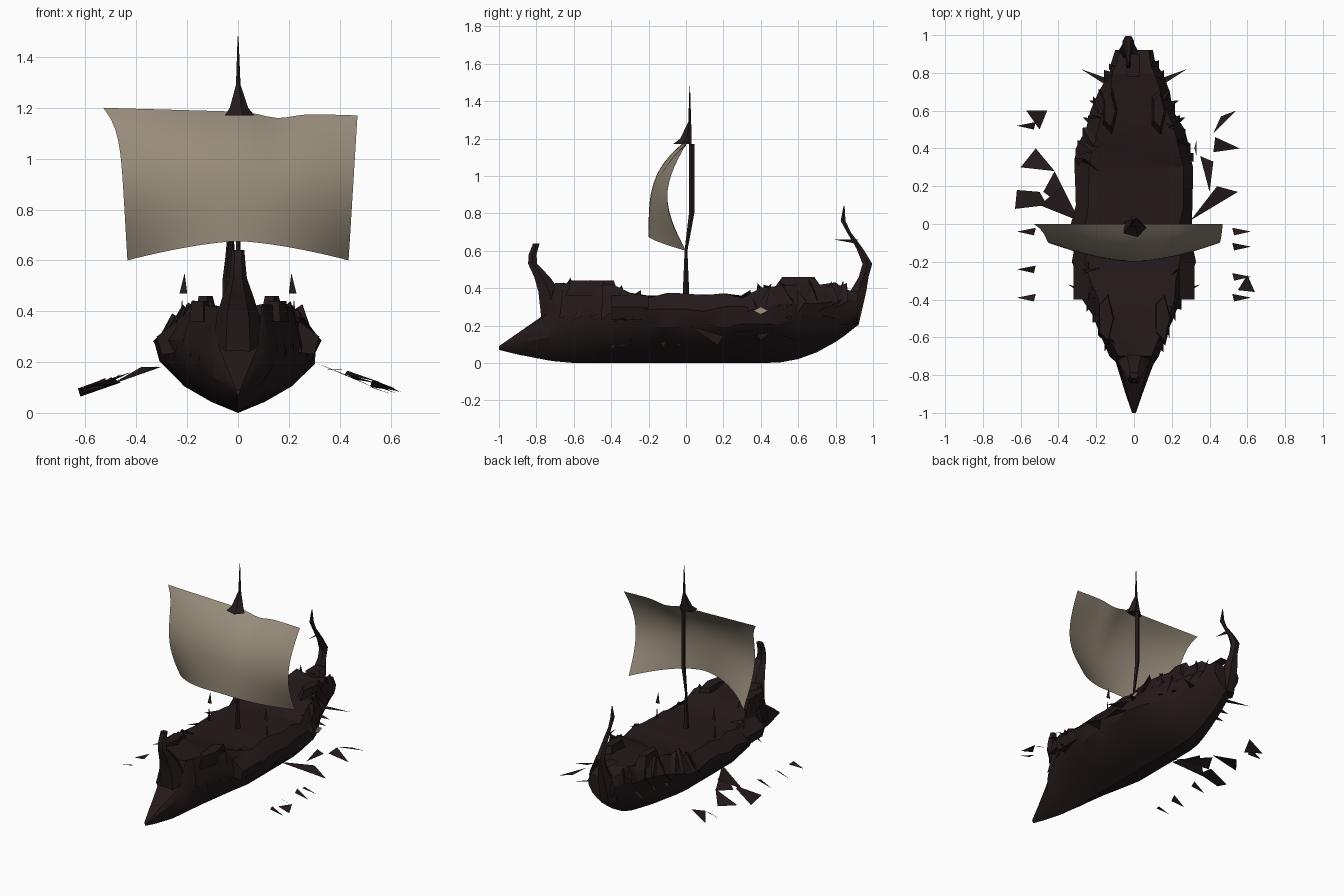
import bpy, bmesh, math, random
from mathutils import Vector

random.seed(4)
cube = bpy.data.objects.get("Cube")
if cube:
    bpy.data.objects.remove(cube, do_unlink=True)


def material(name, rgb):
    mat = bpy.data.materials.new(name)
    mat.use_nodes = True
    mat.diffuse_color = (*rgb, 1)
    shader = mat.node_tree.nodes["Principled BSDF"]
    shader.inputs["Base Color"].default_value = (*rgb, 1)
    shader.inputs["Roughness"].default_value = 0.9
    return mat


WOOD = material("dark wood", (0.018, 0.01, 0.011))
CLOTH = material("sail cloth", (0.31, 0.26, 0.195))


def make(name, verts, faces, mat=WOOD, angle=35, closed=True):
    mesh = bpy.data.meshes.new(name)
    mesh.from_pydata([tuple(v) for v in verts], [], faces)
    if closed:
        bm = bmesh.new()
        bm.from_mesh(mesh)
        bmesh.ops.recalc_face_normals(bm, faces=bm.faces)
        bm.to_mesh(mesh)
        bm.free()
    mesh.materials.append(mat)
    ob = bpy.data.objects.new(name, mesh)
    bpy.context.collection.objects.link(ob)
    bpy.ops.object.select_all(action="DESELECT")
    ob.select_set(True)
    bpy.context.view_layer.objects.active = ob
    bpy.ops.object.shade_smooth_by_angle(angle=math.radians(angle))
    return ob


def loft(name, rings, angle=35):
    """Skin closed rings of equal size and cap both ends."""
    n = len(rings[0])
    verts = [point for ring in rings for point in ring]
    faces = [(r * n + i, r * n + (i + 1) % n, (r + 1) * n + (i + 1) % n, (r + 1) * n + i)
             for r in range(len(rings) - 1) for i in range(n)]
    faces += [tuple(range(n)), tuple(range(len(verts) - n, len(verts)))]
    return make(name, verts, faces, WOOD, angle)


def spar(name, path, x=0, sides=6, flat=1):
    """Horizontal rings along a path of y, z, radius; flat scales the depth."""
    turns = [k * math.tau / sides for k in range(sides)]
    return loft(name, [[(x + radius * math.cos(a), y + flat * radius * math.sin(a), z) for a in turns]
                       for y, z, radius in path])


def shards(name, polys, mat=WOOD):
    """Loose flat splinters gathered in one object."""
    verts, faces = [], []
    for poly in polys:
        faces.append(tuple(range(len(verts), len(verts) + len(poly))))
        verts += poly
    return make(name, verts, faces, mat, 20, False)


def jitter(amount):
    return random.uniform(-amount, amount)


# Hull plan and sheer: y, half beam, rail height
STATIONS = [(-1, 0.01, 0.09), (-0.74, 0.1, 0.27), (-0.7, 0.12, 0.43), (-0.6, 0.17, 0.43),
            (-0.4, 0.26, 0.41), (-0.2, 0.32, 0.36), (0.3, 0.32, 0.36), (0.4, 0.3, 0.4),
            (0.6, 0.22, 0.42), (0.8, 0.14, 0.42), (0.92, 0.1, 0.38)]


def station(y):
    for a, b in zip(STATIONS, STATIONS[1:]):
        if a[0] <= y <= b[0]:
            t = (y - a[0]) / (b[0] - a[0])
            break
    half, rail = (p + (q - p) * t for p, q in zip(a[1:], b[1:]))
    keel = 0.07 * max(0, -y / 0.4 - 1.5) ** 1.5 + 0.23 * max(0, 2 * y - 0.9) ** 2
    beam = min(0.29, 0.54 + 0.45 * y) + 0.2 * min(0.2, max(0, y - 0.4))
    return half, rail, keel, min(beam, rail)


def hull_ring(y):
    half, rail, keel, beam = station(y)
    rough = 0.015 if abs(y) < 0.9 else 0
    sides = {}
    for s in (1, -1):
        sides[s] = [Vector((s * f * half, y, keel + g * (beam - keel)))
                    for f, g in ((0.33, 0.15), (0.66, 0.36), (0.93, 0.7), (1, 1))]
        sides[s].append(Vector((s * 0.78 * half, y, rail)))
        for point in sides[s][2:]:
            point.x += jitter(rough)
            point.z += jitter(rough)
    deck = Vector((0, y, rail - (0.02 if rail > 0.37 else 0)))
    return [Vector((0, y, keel))] + sides[1] + [deck] + sides[-1][::-1]


loft("hull", [hull_ring(y) for y in sorted({s[0] for s in STATIONS}
              | {-0.9, -0.5, -0.3, -0.1, 0, 0.1, 0.2, 0.5, 0.7, 0.85})], 25)

# Curved posts at both ends
spar("bow_post", [(-0.7, 0.2, 0.1), (-0.73, 0.38, 0.085), (-0.77, 0.46, 0.06),
                  (-0.82, 0.53, 0.035), (-0.82, 0.58, 0.03), (-0.8, 0.64, 0.025)], flat=0.8)
spar("stern_post", [(0.87, 0.2, 0.06), (0.92, 0.38, 0.05), (0.95, 0.46, 0.03), (0.97, 0.53, 0.03),
                    (0.93, 0.61, 0.02), (0.87, 0.7, 0.012), (0.84, 0.76, 0.015),
                    (0.845, 0.84, 0.003)], x=-0.03)

# Mast with its lookout and spike
spar("mast", [(0, 0.33, 0.02), (0, 0.6, 0.008), (0.03, 0.8, 0.015), (0.03, 1.17, 0.015)], sides=5)
spar("lookout", [(-0.02, 1.17, 0.065), (0, 1.2, 0.04), (0.02, 1.29, 0.01), (0.02, 1.48, 0.002)],
     sides=5, flat=0.8)

# Sail billowing forward, with a dipped head and arched foot
COLS, ROWS = 24, 14
WIDE = COLS + 1
cloth = []
for r in range(ROWS + 1):
    v = r / ROWS
    for c in range(WIDE):
        u = 2 * c / COLS - 1
        spread = 0.435 + 0.035 * v + (0.06 * v ** 8 if u < 0 else 0)
        head = 1.185 - 0.015 * u - 0.02 * math.exp(-(6 * u - 2) ** 2)
        foot = 0.6 + 0.075 * (1 - abs(u) ** 1.5)
        edge = -0.1 * math.sin(math.pi * v)
        belly = -0.2 * (1 - v ** 3.5)
        cloth.append((u * spread, edge + (belly - edge) * (1 - u * u), foot + (head - foot) * v))
make("sail", cloth, [(r * WIDE + c, r * WIDE + c + 1, (r + 1) * WIDE + c + 1, (r + 1) * WIDE + c)
                     for r in range(ROWS) for c in range(COLS)], CLOTH, 60, False)

# Broken oars sloping down to the water: plan outlines, then y of thin slivers
OARS = {
    "right": ([[(.57, .6), (.46, .6), (.5, .5)], [(.52, .4), (.42, .28), (.6, .3)],
               [(.42, .28), (.3, .04), (.48, .17)], [(.62, .18), (.5, .17), (.46, .1), (.63, .08)],
               [(.5, .1), (.3, .02), (.38, .2)]], (-.39, -.24, -.04, .52)),
    "left": ([[(.54, .6), (.42, .48), (.46, .57)], [(.56, .4), (.42, .38), (.43, .46)],
              [(.35, .36), (.42, .33), (.4, .17)], [(.3, .02), (.44, .2), (.55, .17)],
              [(.6, -.27), (.55, -.35), (.64, -.36)]], (-.39, -.28, -.12, -.04))}

for label, s in (("left", 1), ("right", -1)):
    blades, slivers = OARS[label]
    blades = blades + [[(.62, y), (.52, y + .02), (.53, y - .02)] for y in slivers]
    shards(label + "_oars", [[(s * x, y, 0.3 - 0.35 * x + jitter(0.02)) for x, y in blade]
                             for blade in blades])

    # Splintered planks leaning in along the rail
    planks = []
    for start, step, count in ((-0.63, 0.07, 6), (0.33, 0.07, 8)):
        for k in range(count):
            y = start + step * k
            half, rail, keel, beam = station(y)
            foot = (s * half, y - random.uniform(0, 0.05), beam - random.uniform(0, 0.08))
            knee = (s * half, y + random.uniform(0.02, 0.07), beam)
            tip = (s * half * random.uniform(0.7, 0.85), y + jitter(0.06), rail + random.uniform(0, 0.03))
            inner = (s * half * 0.6, y + jitter(0.05), rail - 0.02)
            planks += [[foot, knee, tip], [knee, inner, tip]]
    shards(label + "_planks", planks)

    # Thin oar stubs, the last one the steering oar
    stubs = []
    for y, reach in ((-0.37, 0.1), (-0.3, 0.04), (0.54, 0.05), (0.63, 0.05), (0.75, 0.14)):
        root = station(y)[0] - 0.02
        stubs.append([(s * root, y - 0.02, 0.25), (s * root, y + 0.02, 0.25),
                      (s * (root + reach), y + reach / 2, 0.23)])
    shards(label + "_oar_stubs", stubs)

    # Raised boards fore and aft, with a side box by the fore rail
    spar(label + "_stern_board", [(0.6, 0.38, 0.05), (0.6, 0.46, 0.03)], s * 0.13, 5, 3)
    spar(label + "_fore_board", [(-0.5, 0.36, 0.05), (-0.5, 0.44, 0.04)], s * 0.15, 5, 3)
    loft(label + "_side_box", [[(s * 0.22, y, 0.24), (s * 0.3, y, 0.23), (s * 0.32, y, 0.3),
                                (s * 0.24, y, 0.36)] for y in (-0.4, -0.2)])

    # Torn rigging beside the mast
    shards(label + "_rigging", [[(s * 0.23, 0, 0.47), (s * 0.2, 0, 0.47), (s * 0.21, 0, 0.55)],
                                [(s * 0.21, 0, 0.35), (s * 0.23, 0, 0.35), (s * 0.22, 0, 0.45)]])

# Stern rail with a pennant above
shards("stern_rail", [[(x, y, 0.44) for x, y in ((0.03, 0.78), (0.03, 0.9), (-0.04, 0.9), (-0.04, 0.78))],
                      [(-0.02, 0.79, 0.66), (-0.02, 0.92, 0.66), (-0.03, 0.9, 0.64)]])

# Small cloth patch hung on the left side
shards("cloth_patch", [[(0.33, 0.36, 0.28), (0.33, 0.4, 0.26), (0.33, 0.44, 0.28), (0.32, 0.4, 0.3)]], CLOTH)
